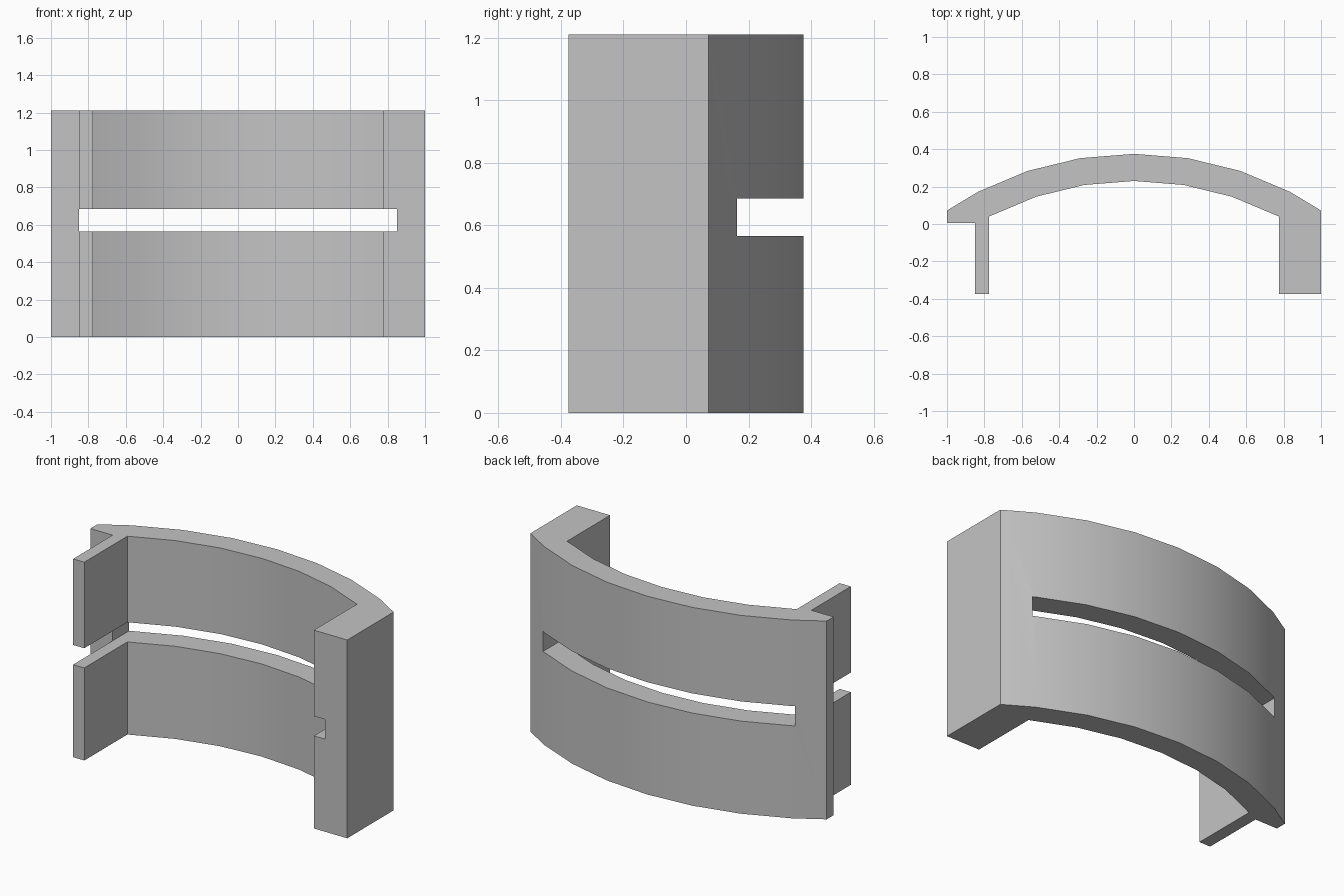
import bpy, bmesh
from math import sin, cos, radians

default = bpy.data.objects.get("Cube")
if default:
    bpy.data.objects.remove(default, do_unlink=True)

HEIGHT = 1.21
CENTRE_Y = -1.44
STEP = radians(9.13)
FRONT = -0.375

grey = bpy.data.materials.new("plain grey")
grey.use_nodes = True
grey.diffuse_color = (0.55, 0.55, 0.55, 1)
grey.node_tree.nodes["Principled BSDF"].inputs["Base Color"].default_value = grey.diffuse_color


def arc(radius, count):
    """Points of a shallow arc, from left to right."""
    return [(radius * sin(i * STEP), CENTRE_Y + radius * cos(i * STEP))
            for i in range(-count, count + 1)]


def prism(name, outline, z0, z1):
    """Extrude a plan outline straight up."""
    bm = bmesh.new()
    base = bm.faces.new([bm.verts.new((x, y, z0)) for x, y in outline])
    top = bmesh.ops.extrude_face_region(bm, geom=[base])["geom"]
    verts = [v for v in top if isinstance(v, bmesh.types.BMVert)]
    bmesh.ops.translate(bm, verts=verts, vec=(0, 0, z1 - z0))
    bmesh.ops.recalc_face_normals(bm, faces=bm.faces)
    mesh = bpy.data.meshes.new(name)
    bm.to_mesh(mesh)
    bm.free()
    obj = bpy.data.objects.new(name, mesh)
    bpy.context.collection.objects.link(obj)
    mesh.materials.append(grey)
    return obj


# Curved wall with a thick leg on one side, a thin leg and a lip on the other
outline = [(-1, 0.072)] + arc(1.815, 3) + [(1, 0.072)]
outline += [(1, FRONT), (0.775, FRONT), (0.775, 0.04)]
outline += arc(1.67, 2)[::-1]
outline += [(-0.775, 0.04), (-0.775, FRONT), (-0.85, FRONT), (-0.85, 0.005), (-1, 0.005)]
bracket = prism("curved_bracket", outline, 0, HEIGHT)

# Horizontal slot cut from front to back
slot = prism("slot_cutter", [(-0.85, -1), (0.85, -1), (0.85, 1), (-0.85, 1)], 0.565, 0.685)
slot.hide_render = True
cut = bracket.modifiers.new("slot", "BOOLEAN")
cut.operation = "DIFFERENCE"
cut.solver = "EXACT"
cut.object = slot

bpy.ops.object.select_all(action="DESELECT")
bracket.select_set(True)
bpy.context.view_layer.objects.active = bracket
bpy.ops.object.modifier_apply(modifier=cut.name)
bpy.data.objects.remove(slot, do_unlink=True)
bpy.ops.object.shade_smooth_by_angle(angle=radians(20))
